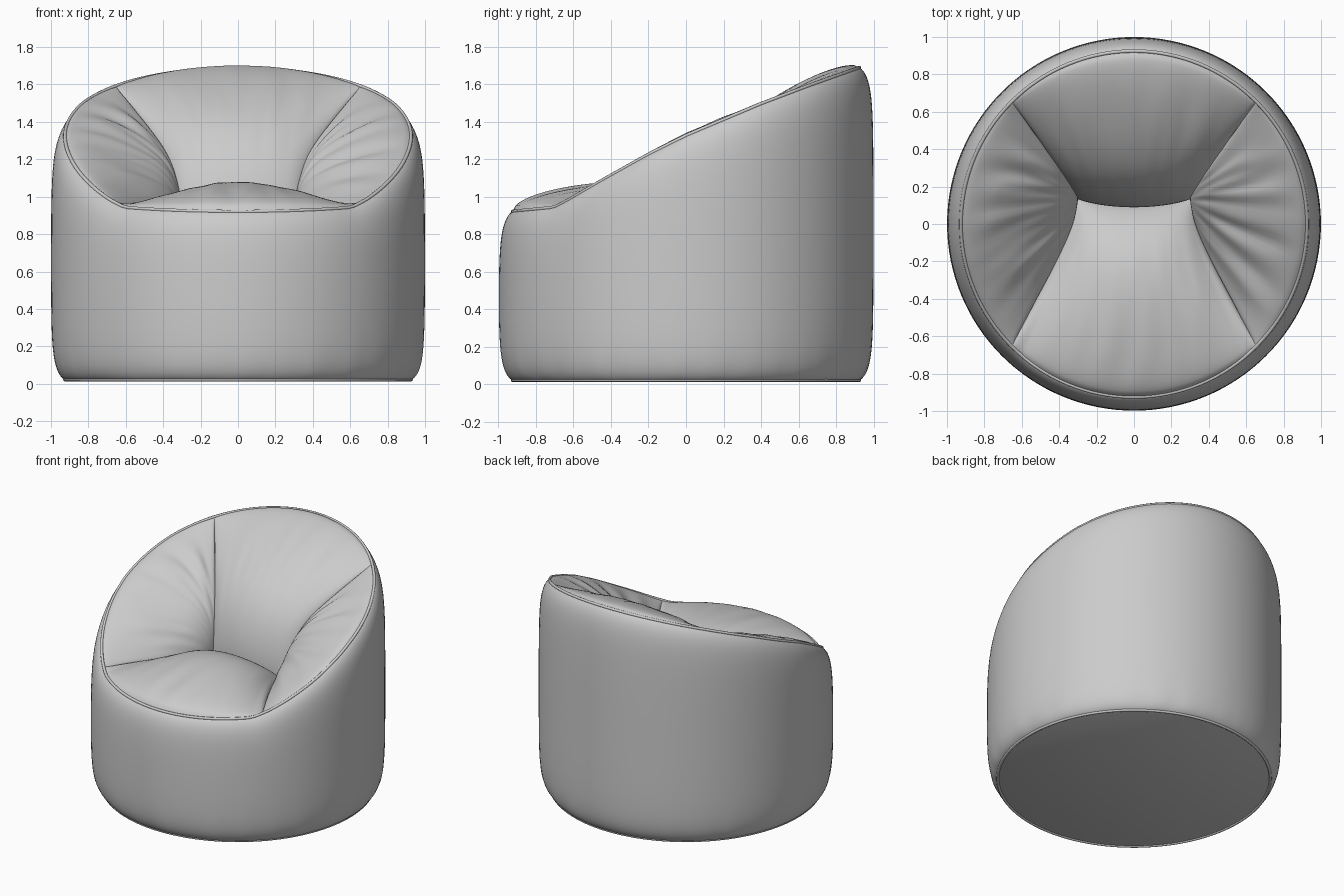
import bpy, bmesh
from math import sin, cos, pi, exp, radians
from mathutils import Vector, noise

if "Cube" in bpy.data.objects:
    bpy.data.objects.remove(bpy.data.objects["Cube"])

R_RIM, R_MAX, FLOOR = 0.925, 1.0, 0.02
# Rim height as a function of depth y
RIM = [(-0.93, 0.92), (-0.7, 0.942), (-0.62, 0.985), (-0.45, 1.085), (-0.2, 1.225),
       (0.0, 1.325), (0.4, 1.495), (0.65, 1.59), (0.93, 1.69)]


def rim_height(y):
    y = max(-0.93, min(0.93, y))
    for (y0, z0), (y1, z1) in zip(RIM, RIM[1:]):
        if y <= y1:
            return z0 + (z1 - z0) * (y - y0) / (y1 - y0)
    return RIM[-1][1]


def rim_point(deg):
    a = radians(deg)
    y = R_RIM * sin(a)
    return Vector((R_RIM * cos(a), y, rim_height(y)))


def through(points):
    """Smooth curve through evenly parametrised points."""
    pts = [Vector(p) for p in points]
    n = len(pts) - 1

    def curve(t):
        out = Vector((0, 0, 0))
        for i, p in enumerate(pts):
            w = 1.0
            for j in range(n + 1):
                if j != i:
                    w *= (t * n - j) / (i - j)
            out += p * w
        return out
    return curve


def finish(name, bm, angle=50):
    me = bpy.data.meshes.new(name)
    bm.to_mesh(me)
    bm.free()
    ob = bpy.data.objects.new(name, me)
    bpy.context.collection.objects.link(ob)
    bpy.ops.object.select_all(action='DESELECT')
    ob.select_set(True)
    bpy.context.view_layer.objects.active = ob
    bpy.ops.object.shade_smooth_by_angle(angle=radians(angle))
    return ob


def cushion(name, outer, inner, start, end, bulge, pucker, n=56):
    """Panel stretched between four edge curves, puffed along the bulge vector."""
    bm = bmesh.new()
    up = bulge.normalized()
    # rows packed tighter towards the seams
    steps = [0.6 * (1 - cos(pi * k / n)) / 2 + 0.4 * k / n for k in range(n + 1)]
    rows = []
    for v in steps:
        row = []
        for u in steps:
            p = (outer(u) * (1 - v) + inner(u) * v + start(v) * (1 - u) + end(v) * u
                 - (outer(0) * (1 - u) + outer(1) * u) * (1 - v)
                 - (inner(0) * (1 - u) + inner(1) * u) * v)
            puff = max(0.0, sin(pi * u) * sin(pi * v))
            p += bulge * puff ** 0.52
            # gathered fabric folds running in from the rim
            fold = noise.noise(Vector((u * 12, v * 2.5, len(name))))
            p += up * (pucker * fold * min(1, 3 * puff) * (1 - v) ** 2)
            row.append(bm.verts.new(p))
        rows.append(row)
    for a, b in zip(rows, rows[1:]):
        for i in range(n):
            bm.faces.new((a[i], a[i + 1], b[i + 1], b[i]))
    bmesh.ops.remove_doubles(bm, verts=bm.verts, dist=1e-5)
    bm.normal_update()
    if sum((f.normal.dot(up) * f.calc_area() for f in bm.faces)) < 0:
        bmesh.ops.reverse_faces(bm, faces=bm.faces)
    return finish(name, bm)


def piping(name, points, radius):
    cu = bpy.data.curves.new(name, 'CURVE')
    cu.dimensions = '3D'
    cu.bevel_depth = radius
    cu.bevel_resolution = 2
    sp = cu.splines.new('POLY')
    sp.points.add(len(points) - 1)
    for q, p in zip(sp.points, points):
        q.co = (*p, 1)
    sp.use_cyclic_u = True
    ob = bpy.data.objects.new(name, cu)
    bpy.context.collection.objects.link(ob)


# Outer shell: round wall with slanted top, tucked in at both seams, closed base
SEG, ROWS = 128, 44
bm = bmesh.new()
rings = []
for j in range(ROWS + 1):
    t = (1 - cos(pi * j / ROWS)) / 2
    ring = []
    for i in range(SEG):
        a = 2 * pi * i / SEG
        top = rim_height(R_RIM * sin(a))
        z = FLOOR + (top - FLOOR) * t
        lo = exp(-((z - FLOOR) / 0.07) ** 0.8)
        hi = exp(-((top - z) / 0.075) ** 0.8)
        r = R_MAX - (R_MAX - R_RIM) * (lo + hi)
        r += 0.02 * noise.noise(Vector((cos(a) * 9, sin(a) * 9, 0))) * lo * (1 - lo)
        ring.append(bm.verts.new((r * cos(a), r * sin(a), z)))
    rings.append(ring)
for a, b in zip(rings, rings[1:]):
    for i in range(SEG):
        k = (i + 1) % SEG
        bm.faces.new((a[i], a[k], b[k], b[i]))
bm.faces.new(rings[0][::-1])
finish("outer_shell", bm)


# Seams between the cushions, running from the rim down to the inner corners
def seat_seam(s):
    f = rim_point(-45)
    return through([(s * f.x, f.y, f.z), (s * 0.43, -0.22, 0.9),
                    (s * 0.34, 0.0, 0.84), (s * 0.32, 0.14, 0.8)])


def back_seam(s):
    f = rim_point(45)
    return through([(s * f.x, f.y, f.z), (s * 0.45, 0.37, 1.3),
                    (s * 0.35, 0.22, 1.07), (s * 0.32, 0.14, 0.8)])


crease = through([(-0.32, 0.14, 0.8), (0, 0.11, 0.8), (0.32, 0.14, 0.8)])

# Seat and backrest cushions
cushion("seat", lambda u: rim_point(-135 + 90 * u), crease,
        seat_seam(-1), seat_seam(1), Vector((0, 0, 0.225)), 0.015)
cushion("backrest", lambda u: rim_point(135 - 90 * u), crease,
        back_seam(-1), back_seam(1), Vector((0, -0.12, 0.15)), 0.015)

# Left and right arm cushions
for s, name in ((-1, "left_arm"), (1, "right_arm")):
    def arc(u, s=s):
        p = rim_point(-45 + 90 * u)
        return Vector((s * p.x, p.y, p.z))
    corner = Vector((s * 0.32, 0.14, 0.8))
    cushion(name, arc, lambda u: corner, seat_seam(s), back_seam(s),
            Vector((-s * 0.09, 0, 0.13)), 0.04)

# Piping along the top rim and the base seam
piping("rim_piping", [rim_point(360 * i / SEG) for i in range(SEG)], 0.01)
piping("base_piping", [Vector((R_RIM * cos(2 * pi * i / SEG), R_RIM * sin(2 * pi * i / SEG),
                               FLOOR + 0.002)) for i in range(SEG)], 0.01)
